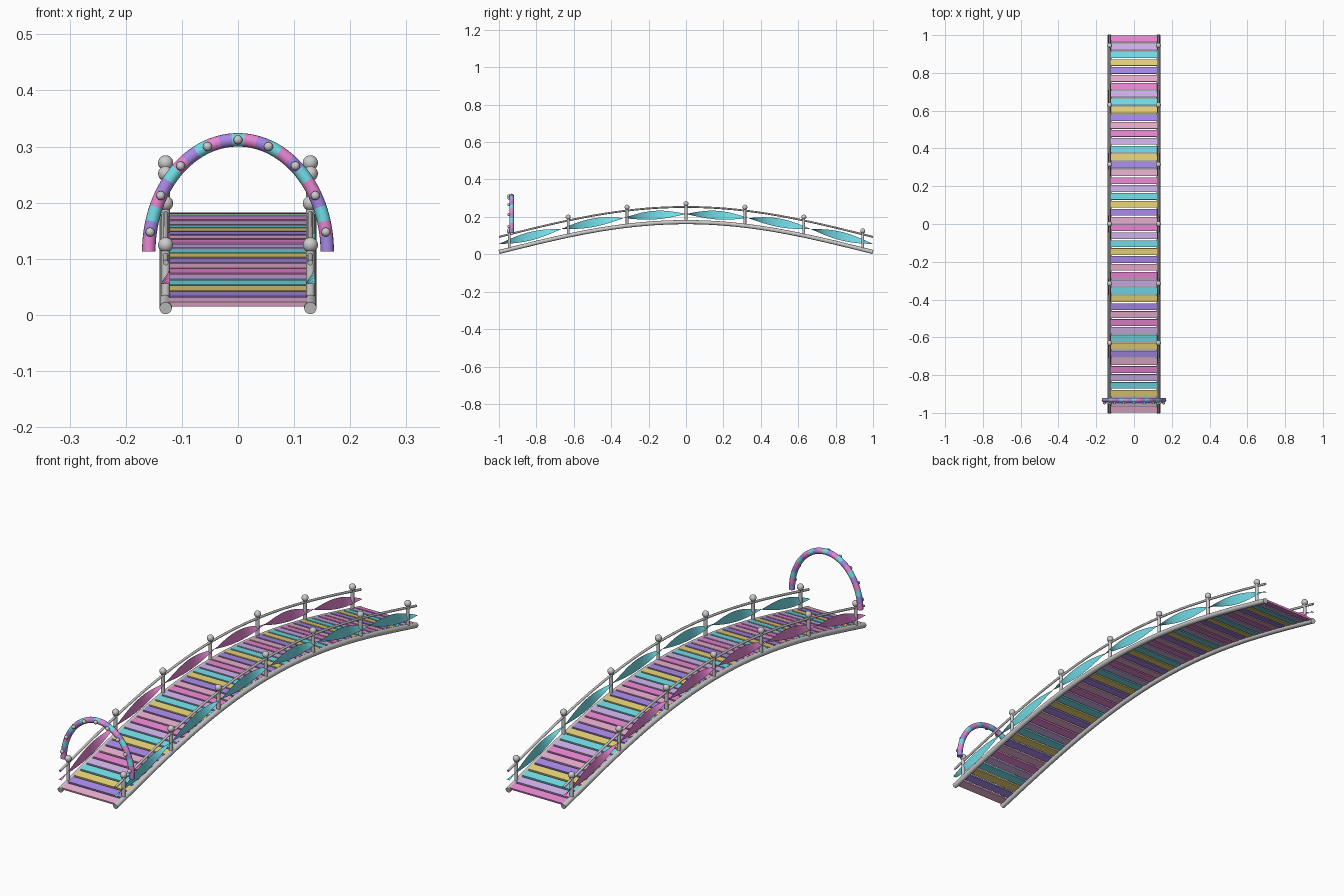
import bpy, bmesh, math
from mathutils import Vector, Matrix

if "Cube" in bpy.data.objects:
    bpy.data.objects.remove(bpy.data.objects["Cube"])


def material(name, rgb):
    m = bpy.data.materials.new(name)
    m.diffuse_color = (*rgb, 1)
    m.use_nodes = True
    m.node_tree.nodes["Principled BSDF"].inputs["Base Color"].default_value = m.diffuse_color
    return m


PINK = material("pale_pink", (0.80, 0.42, 0.62))
PURPLE = material("purple", (0.39, 0.25, 0.80))
YELLOW = material("yellow", (0.80, 0.64, 0.18))
CYAN = material("cyan", (0.17, 0.72, 0.80))
LAVENDER = material("lavender", (0.62, 0.44, 0.82))
MAGENTA = material("magenta", (0.80, 0.24, 0.64))

X = 0.129                    # side frame offset


def arch(y):
    return 0.012 + 0.16 * math.cos(math.pi * y / 2)


def slope(y):
    return -0.08 * math.pi * math.sin(math.pi * y / 2)


def finish(bm, name, mats=(), smooth=True):
    me = bpy.data.meshes.new(name)
    if smooth:
        for f in bm.faces:
            f.smooth = len(f.verts) <= 4
    bm.to_mesh(me)
    bm.free()
    for m in mats:
        me.materials.append(m)
    ob = bpy.data.objects.new(name, me)
    bpy.context.collection.objects.link(ob)
    return ob


def tube(name, pts, normal, r, sides=16, mats=(), per_seg=1):
    """Sweep a circle along a planar path; normal is the plane's normal."""
    bm = bmesh.new()
    n = Vector(normal)
    pts = [Vector(p) for p in pts]
    rings = []
    for i, p in enumerate(pts):
        t = (pts[min(i + 1, len(pts) - 1)] - pts[max(i - 1, 0)]).normalized()
        if i in (0, len(pts) - 1):
            t = t if not mats else Vector((0, 0, 1 if i == 0 else -1))
        b = t.cross(n)
        rings.append([bm.verts.new(p + r * (math.cos(a) * n + math.sin(a) * b))
                      for a in (2 * math.pi * k / sides for k in range(sides))])
    for i in range(len(rings) - 1):
        for k in range(sides):
            j = (k + 1) % sides
            f = bm.faces.new((rings[i][k], rings[i][j], rings[i + 1][j], rings[i + 1][k]))
            if mats:
                f.material_index = (i // per_seg) % len(mats)
    bm.faces.new(rings[0])
    end = bm.faces.new(rings[-1])
    if mats:
        end.material_index = ((len(rings) - 2) // per_seg) % len(mats)
    bmesh.ops.recalc_face_normals(bm, faces=bm.faces[:])
    return finish(bm, name, mats)


def balls(name, centres, r):
    bm = bmesh.new()
    for c in centres:
        bmesh.ops.create_uvsphere(bm, u_segments=20, v_segments=12, radius=r,
                                  matrix=Matrix.Translation(c))
    return finish(bm, name)


# deck planks following the arch, six repeating colours
colours = [PINK, PURPLE, YELLOW, CYAN, LAVENDER, MAGENTA]
bm = bmesh.new()
for i in range(48):
    y = -1 + (i + 0.5) / 24
    m = (Matrix.Translation((0, y, arch(y) + 0.006))
         @ Matrix.Rotation(math.atan(slope(y)), 4, 'X')
         @ Matrix.Diagonal((0.248, 0.035, 0.008, 1)))
    before = len(bm.faces)
    bmesh.ops.create_cube(bm, size=1, matrix=m)
    bm.faces.ensure_lookup_table()
    for f in bm.faces[before:]:
        f.material_index = i % 6
finish(bm, "deck_planks", colours, smooth=False)

# side frames: beam, hand rail, posts, post balls and twisted ribbon
ys = [-1 + i / 24 for i in range(49)]
post_ys = [-0.945 + 0.315 * k for k in range(7)]
for side, s, mat in (("right", 1, CYAN), ("left", -1, MAGENTA)):
    tube(side + "_beam", [(s * X, y, arch(y)) for y in ys], (1, 0, 0), 0.011)
    tube(side + "_rail", [(s * X, y, arch(y) + 0.081) for y in ys], (1, 0, 0), 0.005, 12)

    bm = bmesh.new()
    for y in post_ys:
        bmesh.ops.create_cone(bm, cap_ends=True, segments=16, radius1=0.0075,
                              radius2=0.0075, depth=0.095,
                              matrix=Matrix.Translation((s * X, y, arch(y) + 0.048)))
    finish(bm, side + "_posts")
    balls(side + "_post_balls", [(s * X, y, arch(y) + 0.099) for y in post_ys], 0.0135)

    # ribbon makes a half twist every third of a unit
    bm = bmesh.new()
    prev = None
    for i in range(145):
        y = -1 + i / 72
        a = 3 * math.pi * (y + 1)
        dx, dz = 0.008 * math.cos(a), 0.023 * math.sin(a)
        c = Vector((s * X, y, arch(y) + 0.043))
        row = [bm.verts.new(c + k * Vector((dx, 0, dz))) for k in (-1, 1)]
        if prev:
            bm.faces.new((prev[0], prev[1], row[1], row[0]))
        prev = row
    finish(bm, side + "_ribbon", [mat])

# striped entrance hoop with small lamps on its front
def hoop(t, y):
    return (-0.159 * math.cos(t), y, 0.113 + 0.199 * math.sin(t))


SEG = 23
tube("entrance_hoop", [hoop(math.pi * i / (SEG * 3), -0.932) for i in range(SEG * 3 + 1)],
     (0, 1, 0), 0.012, 16, [MAGENTA, PURPLE, CYAN], 3)
balls("hoop_lamps", [hoop(math.radians(10 + 20 * k), -0.947) for k in range(9)], 0.008)
